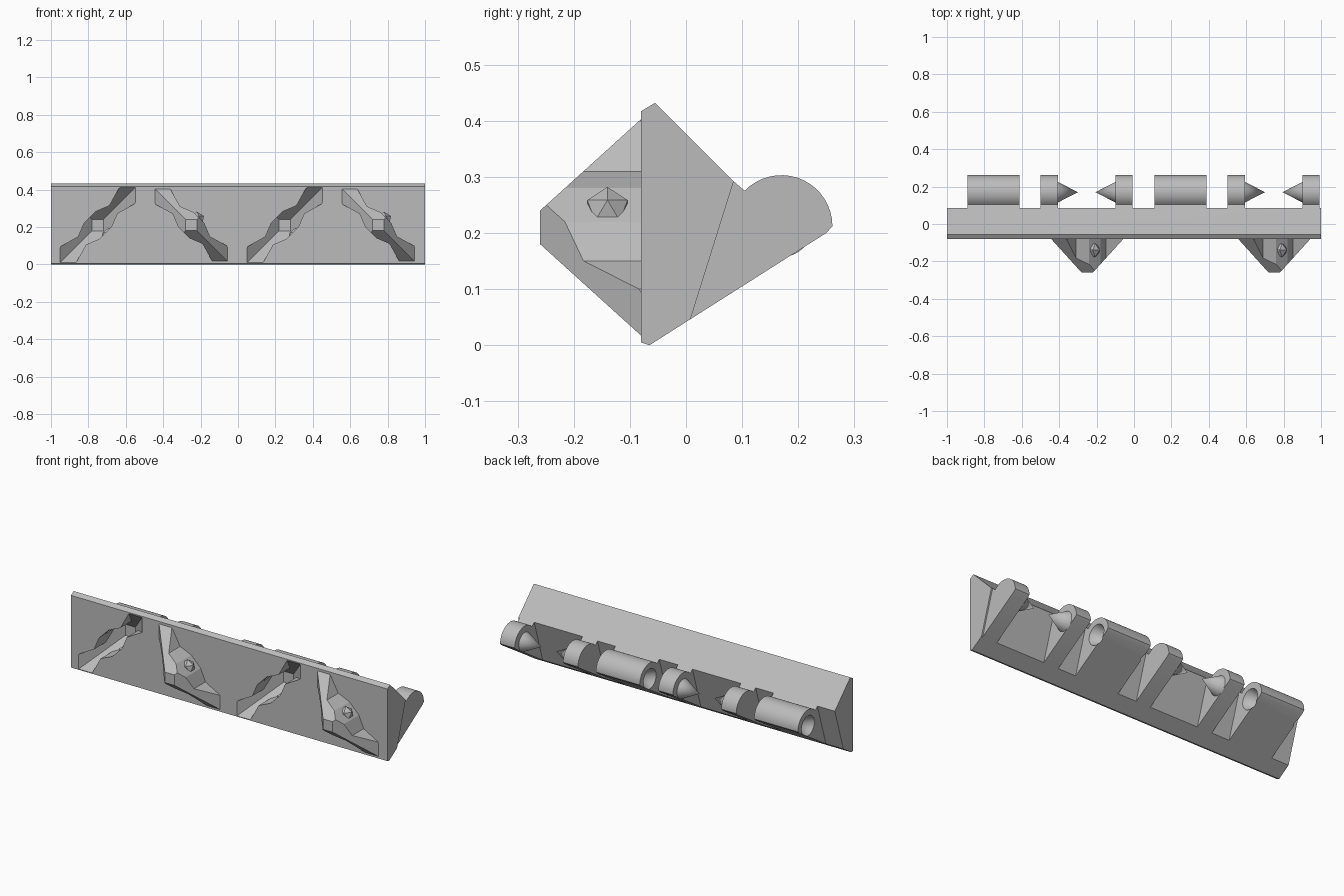
import bpy
import bmesh
from math import cos, sin, pi, radians
from mathutils import Matrix, Vector

cube = bpy.data.objects.get("Cube")
if cube:
    bpy.data.objects.remove(cube, do_unlink=True)

grey = bpy.data.materials.new("plain grey")
grey.use_nodes = True
grey.diffuse_color = (0.5, 0.5, 0.5, 1)
grey.node_tree.nodes["Principled BSDF"].inputs["Base Color"].default_value = (0.5, 0.5, 0.5, 1)

FRONT = -0.08                       # plane of the mating face
AXIS_Y, AXIS_Z, RADIUS = 0.17, 0.212, 0.091
MID_Z = 0.21


def finish(name, bm):
    bmesh.ops.recalc_face_normals(bm, faces=bm.faces)
    mesh = bpy.data.meshes.new(name)
    bm.to_mesh(mesh)
    bm.free()
    mesh.materials.append(grey)
    ob = bpy.data.objects.new(name, mesh)
    bpy.context.collection.objects.link(ob)
    return ob


def loft(name, ring_a, ring_b):
    """Closed solid between two matching rings of points."""
    bm = bmesh.new()
    a = [bm.verts.new(p) for p in ring_a]
    b = [bm.verts.new(p) for p in ring_b]
    bm.faces.new(a)
    bm.faces.new(b)
    for i in range(len(a)):
        j = (i + 1) % len(a)
        bm.faces.new((a[i], a[j], b[j], b[i]))
    return finish(name, bm)


def extrude_x(name, profile, x0, x1):
    return loft(name, [(x0, y, z) for y, z in profile], [(x1, y, z) for y, z in profile])


def pin(name, x, length, radius, direction):
    """Cone on the hinge axis with its base at x."""
    bm = bmesh.new()
    centre = Vector((x + direction * length / 2, AXIS_Y, AXIS_Z))
    turn = Matrix.Rotation(direction * pi / 2, 4, "Y")
    bmesh.ops.create_cone(bm, cap_ends=True, segments=32, radius1=radius, radius2=0,
                          depth=length, matrix=Matrix.Translation(centre) @ turn)
    return finish(name, bm)


def boolean(target, tool, operation):
    mod = target.modifiers.new(operation.lower(), "BOOLEAN")
    mod.object = tool
    mod.operation = operation
    mod.solver = "EXACT"
    bpy.context.view_layer.update()
    with bpy.context.temp_override(object=target, active_object=target,
                                   selected_objects=[target]):
        bpy.ops.object.modifier_apply(modifier=mod.name)
    bpy.data.objects.remove(tool, do_unlink=True)


def ball(x, y, z, radius):
    bm = bmesh.new()
    bmesh.ops.create_icosphere(bm, subdivisions=1, radius=radius,
                               matrix=Matrix.Translation((x, y, z)))
    return finish("detent", bm)


def lug(x, side, grow=1.0):
    """Square pyramid trimmed to a wavy diagonal band; side=1 points outward,
    side=-1 gives the mirrored shape for the matching pocket."""
    def place(dx, out, dz):
        return (x + side * dx * grow, FRONT - side * out, MID_Z + dz * grow)

    def square(h, out):
        return [place(a * h, out, b * h) for a, b in ((-1, -1), (1, -1), (1, 1), (-1, 1))]

    solid = loft("locking_lug", square(0.202, -0.01), square(0.03, 0.18))
    wall = [(-0.11, 0.19), (-0.06, 0.10), (0.01, 0.07),
            (0.07, 0.01), (0.10, -0.06), (0.19, -0.11)]
    corner = [(0.25, -0.25)]
    band = wall + corner + [(-a, -b) for a, b in wall] + [(-0.25, 0.25)]
    trim = loft("trim", [place(a, -0.05, b) for a, b in band],
                [place(a, 0.25, b) for a, b in band])
    boolean(solid, trim, "INTERSECT")
    # Raised detent on one wall, matching dimple on the other
    boolean(solid, ball(*place(0.03, 0.06, 0.03), 0.042), "UNION")
    boolean(solid, ball(*place(-0.055, 0.06, -0.055), 0.042), "DIFFERENCE")
    return solid


# Wedge bar
body = extrude_x("hinge_leaf", [(FRONT, 0.005), (FRONT, 0.417), (-0.055, 0.432),
                                (0.085, 0.292), (0.008, 0.0465), (-0.065, 0)], -1, 1)

# Knuckles along the back
arc = [(AXIS_Y + RADIUS * cos(radians(t)), AXIS_Z + RADIUS * sin(radians(t)))
       for t in range(136, -1, -8)]
knuckle = [(0.02, 0.15), (0.085, 0.292)] + arc + [(0.25, 0.2), (0.008, 0.0465)]
for offset in (-1, 0):
    spans = ((0.11, 0.387), (0.5, 0.594), (0.9, 0.992))
    for x0, x1 in spans:
        boolean(body, extrude_x("knuckle", knuckle, x0 + offset, x1 + offset), "UNION")

# Conical sockets in the long knuckles, diagonal pockets and lugs on the front
for offset in (-1, 0):
    boolean(body, pin("socket", 0.105 + offset, 0.11, 0.06, 1), "DIFFERENCE")
    boolean(body, pin("socket", 0.392 + offset, 0.11, 0.06, -1), "DIFFERENCE")
    boolean(body, lug(0.25 + offset, -1, 1.04), "DIFFERENCE")
    boolean(body, lug(0.75 + offset, 1), "UNION")

# Conical pins on the short knuckles
pins = []
for offset, label in ((-1, "right"), (0, "left")):
    pins.append(pin("inner_pin_" + label, 0.593 + offset, 0.107, 0.055, 1))
    pins.append(pin("outer_pin_" + label, 0.901 + offset, 0.107, 0.055, -1))

# Smooth rounds, keep the hard edges
for ob in bpy.context.selected_objects:
    ob.select_set(False)
for ob in [body] + pins:
    ob.select_set(True)
bpy.context.view_layer.objects.active = body
bpy.ops.object.shade_smooth_by_angle(angle=radians(20))
